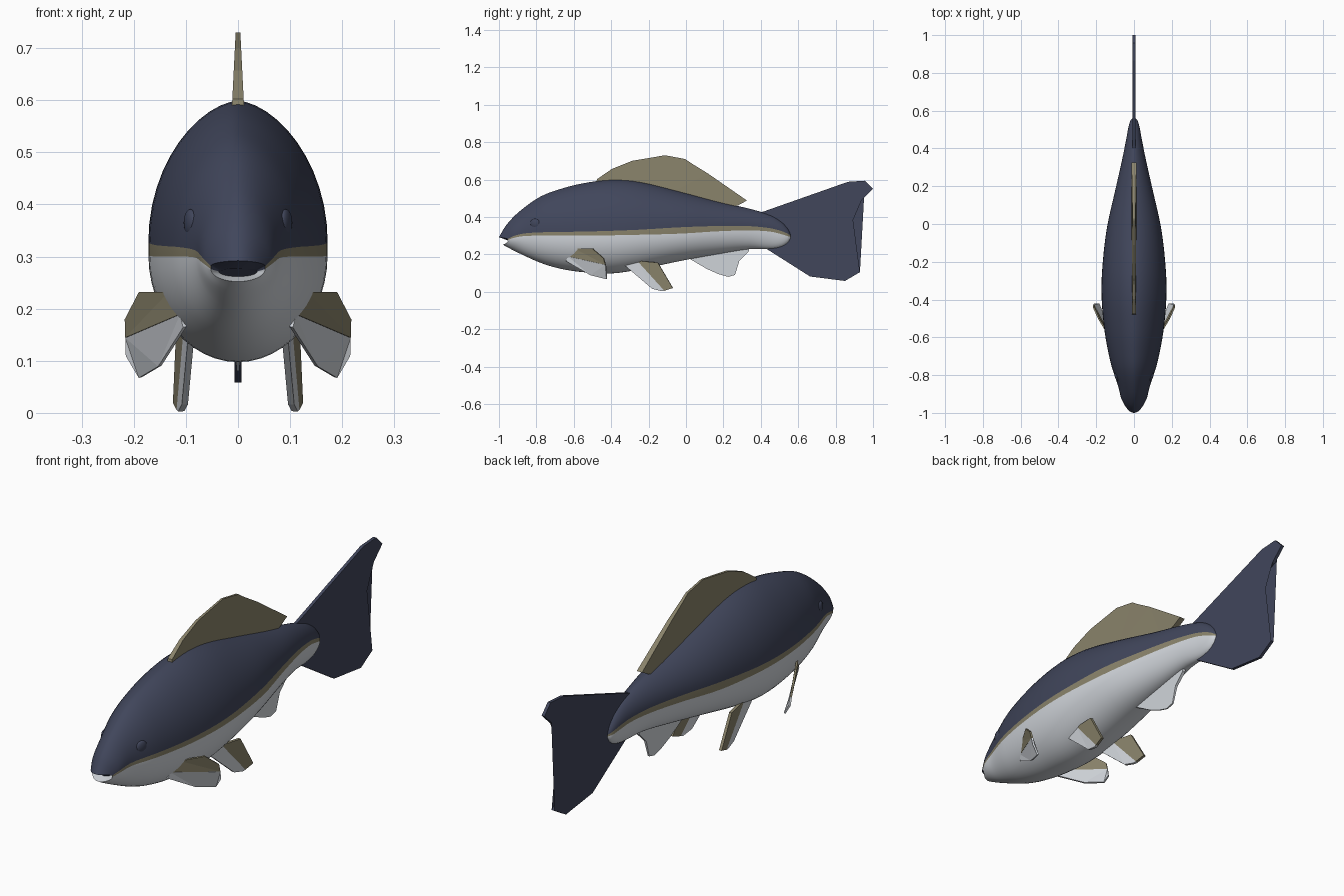
import bpy, bmesh, math
from mathutils import Vector

if "Cube" in bpy.data.objects:
    bpy.data.objects.remove(bpy.data.objects["Cube"])


def material(name, rgb):
    m = bpy.data.materials.new(name)
    m.diffuse_color = (*rgb, 1)
    m.use_nodes = True
    m.node_tree.nodes["Principled BSDF"].inputs["Base Color"].default_value = m.diffuse_color
    return m


NAVY = material("navy", (0.052, 0.061, 0.105))
OLIVE = material("olive", (0.25, 0.225, 0.145))
WHITE = material("belly white", (0.64, 0.67, 0.71))


def make_object(name, bm, mats):
    bmesh.ops.recalc_face_normals(bm, faces=bm.faces[:])
    me = bpy.data.meshes.new(name)
    bm.to_mesh(me)
    bm.free()
    for m in mats:
        me.materials.append(m)
    ob = bpy.data.objects.new(name, me)
    bpy.context.collection.objects.link(ob)
    return ob


# Body stations: y, top, bottom, half width, stripe top, stripe bottom
ROWS = [
    (-1.00, .292, .252, .052, .282, .276),
    (-0.96, .358, .232, .068, .298, .288),
    (-0.89, .430, .200, .082, .312, .298),
    (-0.78, .508, .155, .112, .318, .300),
    (-0.67, .550, .123, .138, .320, .300),
    (-0.55, .580, .105, .158, .322, .300),
    (-0.40, .599, .098, .171, .326, .302),
    (-0.25, .588, .119, .169, .332, .305),
    (-0.03, .535, .165, .145, .345, .311),
    (0.18, .480, .203, .099, .352, .324),
    (0.34, .444, .228, .063, .351, .328),
    (0.45, .410, .229, .041, .340, .322),
    (0.51, .375, .240, .030, .325, .308),
    (0.545, .338, .262, .020, .310, .297),
    (0.56, .308, .284, .008, .300, .293),
]


def station(y):
    """Smooth interpolation of the body table at y."""
    i = 0
    while i < len(ROWS) - 2 and ROWS[i + 1][0] < y:
        i += 1

    def slope(k, c):
        a, b = ROWS[max(k - 1, 0)], ROWS[min(k + 1, len(ROWS) - 1)]
        return (b[c] - a[c]) / (b[0] - a[0])
    p, q = ROWS[i], ROWS[i + 1]
    h = q[0] - p[0]
    t = (y - p[0]) / h
    return [(2*t**3 - 3*t*t + 1) * p[c] + (t**3 - 2*t*t + t) * h * slope(i, c)
            + (3*t*t - 2*t**3) * q[c] + (t**3 - t*t) * h * slope(i + 1, c)
            for c in range(1, 6)]


N = 24  # segments in each half arc


def ring(y):
    top, bot, hw, st, sb = station(y)
    fade = max(0, (-0.75 - y) / 0.25)      # rounds the snout seen from above
    pts = []
    for k in range(N + 1):
        a = math.pi * k / N
        c = math.cos(a)
        x = math.copysign(abs(c) ** 1.2, c)
        pts.append((hw * x, y + 0.045 * x * x * fade, st + (top - st) * math.sin(a)))
    for k in range(N + 1):
        a = math.pi * (1 + k / N)
        c = math.cos(a)
        pts.append((hw * c, y + (0.045 * c * c - 0.02 * math.sin(a)) * fade,
                    sb + (sb - bot) * math.sin(a)))
    return pts


# Body: lofted rings, with rows of faces for back, stripe and belly
bm = bmesh.new()
ys = []
for p, q in zip(ROWS, ROWS[1:]):
    ys += [p[0] + (q[0] - p[0]) * j / 4 for j in range(4)]
ys.append(ROWS[-1][0])
rings = [ring(y) for y in ys]
# Mouth: front ring folded back into the head
lip = rings[0]
rings.insert(0, [(x * 0.7, y + 0.04, 0.268 + (z - 0.268) * 0.4) for x, y, z in lip])
loops = [[bm.verts.new(p) for p in r] for r in rings]
M = 2 * N + 2
for i, (a, b) in enumerate(zip(loops, loops[1:])):
    for k in range(M):
        f = bm.faces.new((a[k], a[(k + 1) % M], b[(k + 1) % M], b[k]))
        f.material_index = 0 if k < N else (1 if k in (N, M - 1) else 2)
        if i == 0 and f.material_index == 1:
            f.material_index = 0
bm.faces.new(loops[0])
bm.faces.new(loops[-1]).material_index = 1
body = make_object("body", bm, [NAVY, OLIVE, WHITE])
bpy.context.view_layer.objects.active = body
body.select_set(True)
bpy.ops.object.shade_smooth_by_angle(angle=math.radians(50))
body.select_set(False)


def fin(name, panels, thick, mirrored=False):
    """Flat fin from (material, points) panels; thick(point) is the half thickness."""
    bm = bmesh.new()
    for idx, (_, pts) in enumerate(panels):
        pts = [Vector(p) for p in pts]
        n = Vector()
        for p, q in zip(pts, pts[1:] + pts[:1]):
            n += p.cross(q)
        n.normalize()
        sides = [[bm.verts.new(p + n * thick(p) * s) for p in pts] for s in (1, -1)]
        faces = [bm.faces.new(sides[0]), bm.faces.new(sides[1][::-1])]
        for k in range(len(pts)):
            j = (k + 1) % len(pts)
            faces.append(bm.faces.new((sides[0][k], sides[1][k], sides[1][j], sides[0][j])))
        for f in faces:
            f.material_index = idx
    bmesh.ops.triangulate(bm, faces=[f for f in bm.faces if len(f.verts) > 4])
    ob = make_object(name, bm, [m for m, _ in panels])
    if mirrored:
        ob.modifiers.new("mirror", 'MIRROR').use_axis[0] = True
    return ob


def flat(yz):
    return [(0, y, z) for y, z in yz]


# Fins on the centre line
fin("dorsal_fin", [(OLIVE, flat([
    (-.48, .58), (-.476, .602), (-.396, .657), (-.289, .70), (-.112, .73), (-.005, .71),
    (.032, .685), (.118, .632), (.326, .488), (.278, .462), (.2, .44), (-.1, .52)]))],
    lambda p: max(0.002, 0.013 - 0.05 * max(0, p.z - 0.56)))
fin("tail_fin", [(NAVY, flat([
    (.40, .425), (.417, .430), (.866, .588), (.957, .594), (1.0, .55), (.94, .492),
    (.866, .465), (.78, .39), (.748, .32), (.754, .267), (.81, .19), (.93, .105),
    (.85, .058), (.663, .082), (.433, .228), (.42, .30)]))],
    lambda p: 0.007)
fin("anal_fin", [(WHITE, flat([
    (.02, .19), (.02, .176), (.11, .123), (.17, .096), (.225, .08), (.262, .09),
    (.285, .165), (.335, .215), (.34, .25)]))],
    lambda p: 0.003 + 0.03 * max(0, p.z - 0.08))

# Paired fins, olive leading part and white trailing part
fin("pectoral_fins", [
    (OLIVE, [(.108, -.63, .19), (.130, -.594, .232), (.187, -.50, .232),
             (.214, -.44, .18), (.213, -.43, .145)]),
    (WHITE, [(.108, -.63, .19), (.213, -.43, .145), (.212, -.423, .11),
             (.187, -.423, .068), (.15, -.51, .09), (.102, -.64, .165)])],
    lambda p: 0.004, True)
fin("pelvic_fins", [
    (OLIVE, [(.098, -.26, .166), (.113, -.15, .156), (.119, -.07, .02), (.112, -.115, .006)]),
    (WHITE, [(.090, -.33, .144), (.098, -.26, .166), (.112, -.115, .006),
             (.109, -.128, .003), (.102, -.18, .016)])],
    lambda p: 0.006, True)

# Eyes: shallow navy lens with a small white glint
top, bot, hw, st, sb = station(-0.83)
sin_a = (0.365 - st) / (top - st)
ex = hw * (1 - sin_a ** 2) ** 0.6
for name, r, mat, out in (("eyes", 0.026, NAVY, -0.001), ("eye_glints", 0.007, WHITE, 0.006)):
    bm = bmesh.new()
    bmesh.ops.create_uvsphere(bm, u_segments=16, v_segments=10, radius=r)
    for v in bm.verts:
        v.co.x = v.co.x * 0.4 + ex + out + 0.28 * v.co.y
    bmesh.ops.translate(bm, verts=bm.verts[:], vec=(0, -0.807, 0.365))
    for f in bm.faces:
        f.smooth = True
    eye = make_object(name, bm, [mat])
    eye.modifiers.new("mirror", 'MIRROR').use_axis[0] = True
